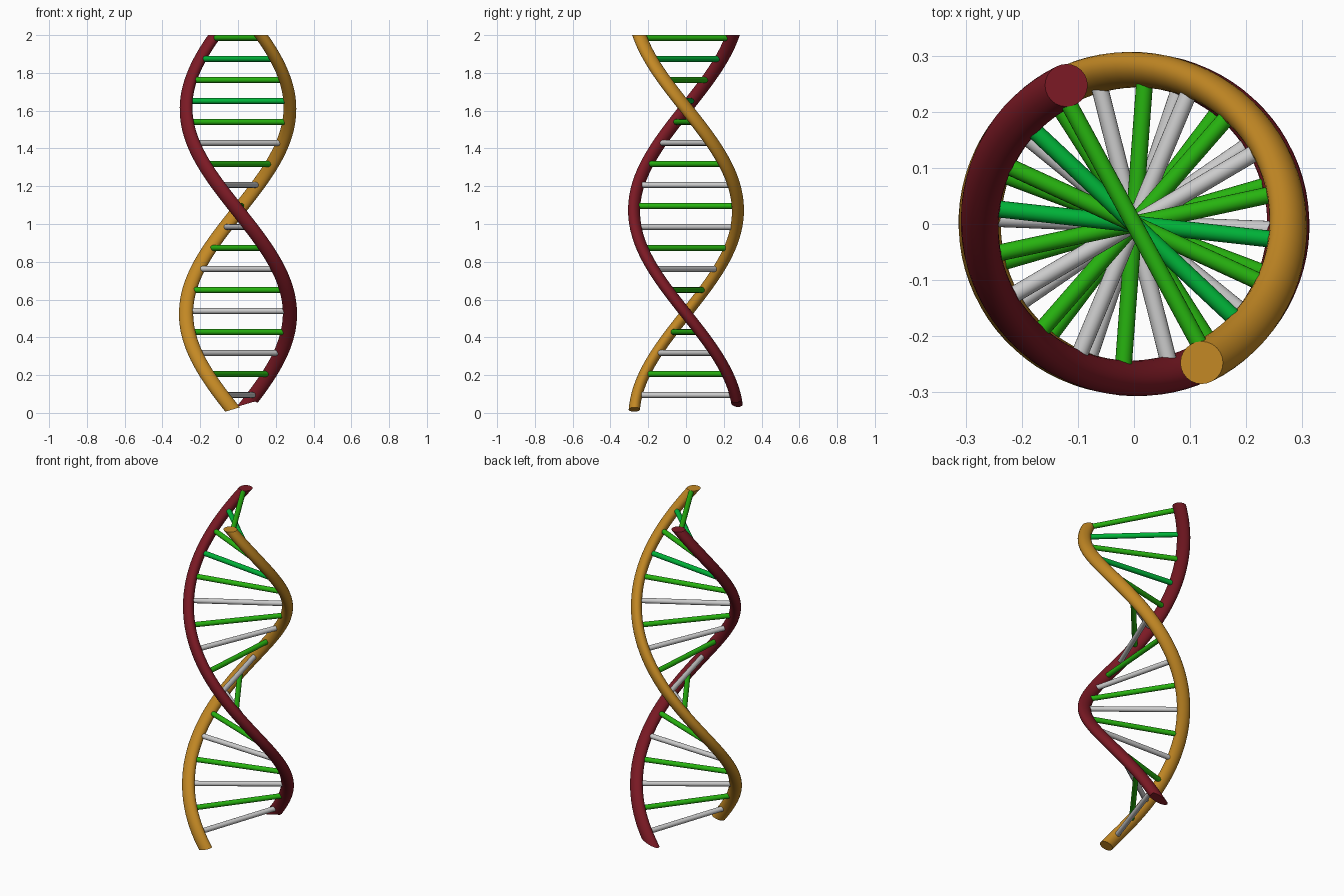
import bpy, bmesh
from math import radians, cos, sin, pi
from mathutils import Vector, Matrix

if "Cube" in bpy.data.objects:
    bpy.data.objects.remove(bpy.data.objects["Cube"])

R = 0.275        # helix radius
TWIST = 165.5    # degrees of turn per unit of height
TOP = 2.0


def material(name, rgb):
    m = bpy.data.materials.new(name)
    m.diffuse_color = (*rgb, 1)
    m.use_nodes = True
    m.node_tree.nodes["Principled BSDF"].inputs["Base Color"].default_value = m.diffuse_color
    return m


RED = material("dark_red", (0.20, 0.010, 0.018))
GOLD = material("gold", (0.55, 0.25, 0.018))
GREEN = material("green", (0.02, 0.45, 0.005))
TEAL = material("blue_green", (0.0, 0.45, 0.04))


def helix(z, phase=0, r=R):
    a = radians(-244 + TWIST * (TOP - z) + phase)
    return Vector((r * cos(a), r * sin(a), z))


def strand(name, phase, bottom, mat, segs=72, sides=24, r=0.038):
    """Sweep a horizontal circle down the helix, each ring sheared on to its mitre plane."""
    pts = [helix(TOP + (bottom - TOP) * i / segs, phase) for i in range(segs + 1)]
    ring = [pts[0] + Vector((r * cos(2 * pi * k / sides), r * sin(2 * pi * k / sides), 0))
            for k in range(sides)]
    bm = bmesh.new()
    rows = [[bm.verts.new(p) for p in ring]]
    for i in range(1, segs + 1):
        d = (pts[i] - pts[i - 1]).normalized()
        if i < segs:
            n = (d + (pts[i + 1] - pts[i]).normalized()).normalized()
        else:
            n = Vector((-0.3, 0, 1)).normalized()   # slanted bottom cut
        ring = [p + d * ((pts[i] - p).dot(n) / d.dot(n)) for p in ring]
        rows.append([bm.verts.new(p) for p in ring])
    for a, b in zip(rows, rows[1:]):
        for k in range(sides):
            j = (k + 1) % sides
            bm.faces.new((a[k], a[j], b[j], b[k]))
    bm.faces.new(rows[0])
    bm.faces.new(rows[-1])
    bmesh.ops.recalc_face_normals(bm, faces=bm.faces)
    finish(name, bm, mat)


def rung(name, z, mat):
    a, b = helix(z, 0, 0.26), helix(z, 180, 0.26)
    bm = bmesh.new()
    rot = (b - a).to_track_quat('Z', 'Y').to_matrix().to_4x4()
    bmesh.ops.create_cone(bm, cap_ends=True, segments=20, radius1=0.015, radius2=0.015,
                          depth=(b - a).length,
                          matrix=Matrix.Translation((a + b) / 2) @ rot)
    finish(name, bm, mat)


def finish(name, bm, mat):
    me = bpy.data.meshes.new(name)
    bm.to_mesh(me)
    bm.free()
    ob = bpy.data.objects.new(name, me)
    bpy.context.collection.objects.link(ob)
    if mat:
        me.materials.append(mat)
    bpy.ops.object.select_all(action='DESELECT')
    ob.select_set(True)
    bpy.context.view_layer.objects.active = ob
    bpy.ops.object.shade_smooth_by_angle(angle=radians(35))


# Two intertwined strands
strand("red_strand", 0, 0.05, RED)
strand("gold_strand", 180, 0.018, GOLD)

# Ladder rungs, listed from the top down
colours = [GREEN, TEAL, GREEN, TEAL, GREEN] + [None, GREEN] * 6 + [None]
for i, mat in enumerate(colours):
    rung(f"rung_{i + 1:02d}", 1.985 - 0.1112 * i, mat)
